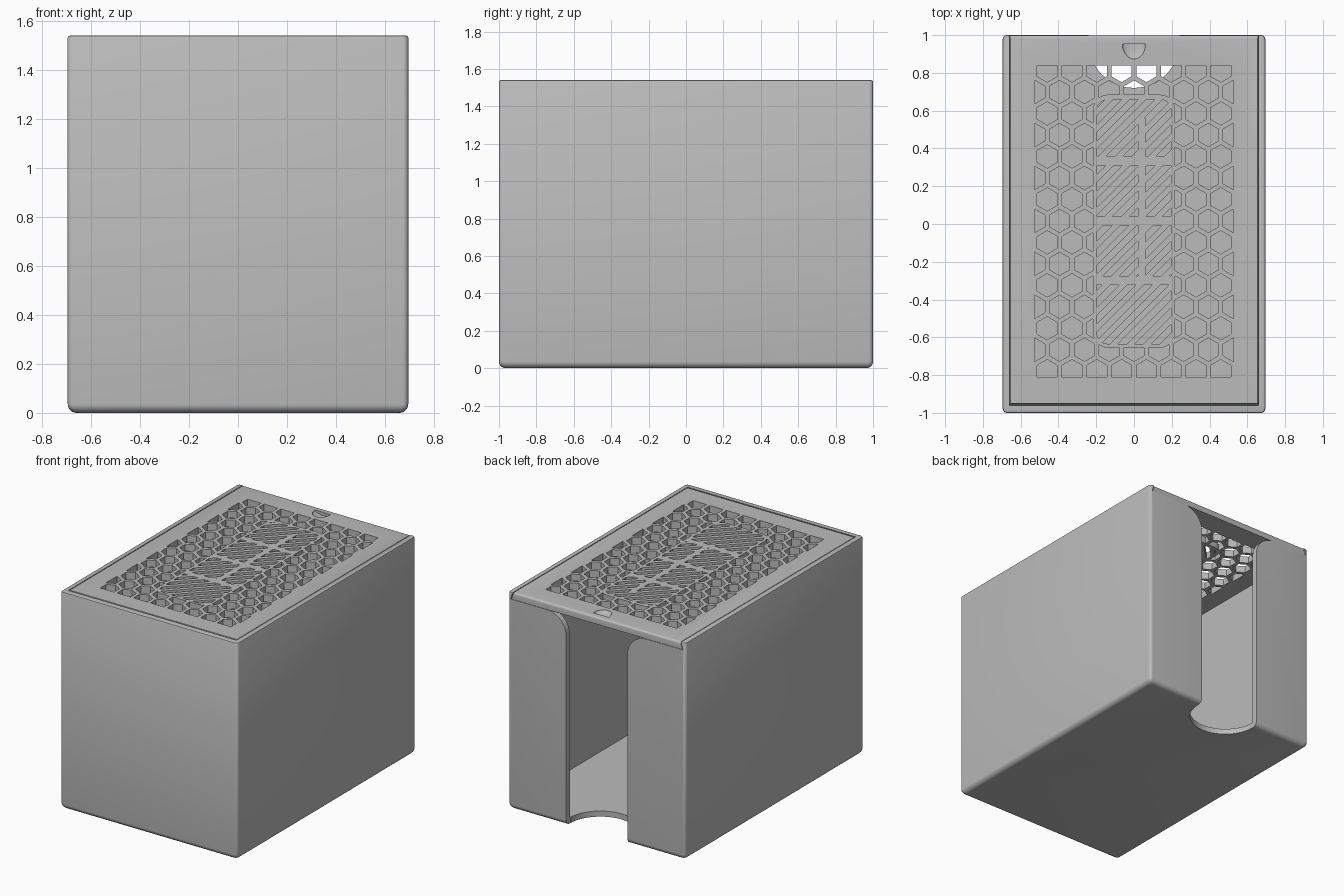
import bpy, bmesh, math
from mathutils import Vector

cube = bpy.data.objects.get("Cube")
if cube:
    bpy.data.objects.remove(cube)

W, D, H = 0.695, 1.0, 1.54      # half width, half depth, height
WALL, LID_Z = 0.04, 1.49        # wall thickness, underside of the lid

mat = bpy.data.materials.new("plain grey")
mat.use_nodes = True
grey = (0.5, 0.5, 0.5, 1)
mat.diffuse_color = grey
mat.node_tree.nodes["Principled BSDF"].inputs["Base Color"].default_value = grey


def finish(name, bm):
    bmesh.ops.recalc_face_normals(bm, faces=bm.faces)
    mesh = bpy.data.meshes.new(name)
    bm.to_mesh(mesh)
    bm.free()
    mesh.materials.append(mat)
    ob = bpy.data.objects.new(name, mesh)
    bpy.context.collection.objects.link(ob)
    return ob


def loft(name, rings):
    """Closed solid through a stack of equal-sized rings of points."""
    bm = bmesh.new()
    loops = [[bm.verts.new(p) for p in ring] for ring in rings]
    n = len(loops[0])
    for a, b in zip(loops, loops[1:]):
        for i in range(n):
            j = (i + 1) % n
            bm.faces.new((a[i], a[j], b[j], b[i]))
    bm.faces.new(loops[0][::-1])
    bm.faces.new(loops[-1])
    return finish(name, bm)


def prisms(name, outlines, z0, z1):
    """Several flat outlines extruded upward as one object."""
    bm = bmesh.new()
    for pts in outlines:
        face = bm.faces.new([bm.verts.new((x, y, z0)) for x, y in pts])
        top = bmesh.ops.extrude_face_region(bm, geom=[face])["geom"]
        verts = [g for g in top if isinstance(g, bmesh.types.BMVert)]
        bmesh.ops.translate(bm, verts=verts, vec=(0, 0, z1 - z0))
    return finish(name, bm)


def rect(x0, x1, y0, y1):
    return [(x0, y0), (x1, y0), (x1, y1), (x0, y1)]


def round_rect(x0, x1, y0, y1, r, steps=6):
    pts = []
    corners = [(x1 - r, y1 - r), (x0 + r, y1 - r), (x0 + r, y0 + r), (x1 - r, y0 + r)]
    for q, (cx, cy) in enumerate(corners):
        for i in range(steps + 1):
            a = math.pi / 2 * (q + i / steps)
            pts.append((cx + r * math.cos(a), cy + r * math.sin(a)))
    return pts


def circle(cx, cy, r, n, turn=0.0):
    return [(cx + r * math.cos(turn + math.tau * i / n),
             cy + r * math.sin(turn + math.tau * i / n)) for i in range(n)]


def combine(target, cutter, operation="DIFFERENCE"):
    mod = target.modifiers.new("cut", "BOOLEAN")
    mod.object, mod.operation, mod.solver = cutter, operation, "EXACT"
    bpy.context.view_layer.objects.active = target
    bpy.ops.object.modifier_apply(modifier=mod.name)
    bpy.data.objects.remove(cutter)


def smooth(ob):
    bpy.ops.object.select_all(action="DESELECT")
    ob.select_set(True)
    bpy.context.view_layer.objects.active = ob
    bpy.ops.object.shade_smooth_by_angle(angle=math.radians(35))


# Box body: rounded base edge, slightly softened rim
def body_ring(inset, z):
    outline = round_rect(-W + inset, W - inset, -D + inset, D - inset, 0.022)
    return [(x, y, z) for x, y in outline]


rings = []
for i in range(7):
    a = math.pi / 2 * i / 6
    rings.append(body_ring(0.036 * (1 - math.sin(a)), 0.036 * (1 - math.cos(a))))
rings += [body_ring(0, H - 0.008), body_ring(0.0025, H - 0.0025), body_ring(0.008, H)]
body = loft("box_body", rings)

# Cavity
inner = rect(-W + WALL, W - WALL, -D + WALL, D - WALL)
combine(body, prisms("cavity_cutter", [inner], WALL, H + 0.1))


# Dovetail track for the lid, open at the back
def dovetail(half_top, flare, front, back, z0, z1):
    def ring(z, half, y):
        return [(px, py, z) for px, py in rect(-half, half, y, back)]
    return [ring(z0, half_top + flare, front - flare * 0.6), ring(z1, half_top, front)]


track = dovetail(0.66, 0.018, -0.96, 1.1, LID_Z, H + 0.001)
combine(body, loft("track_cutter", track))

# Back opening with rounded shoulders, plus the half-round finger cut in the floor
SLOT, R = 0.24, 0.15
side = [(SLOT, -0.1)]
for i in range(13):
    a = math.pi / 2 * i / 12
    side.append((SLOT + R * (1 - math.cos(a)), LID_Z - R + R * math.sin(a)))
side.append((SLOT + R, H + 0.1))
profile = side + [(-x, z) for x, z in reversed(side)]
slot = loft("slot_cutter", [[(x, y, z) for x, z in profile] for y in (0.95, 1.1)])
combine(body, slot)
combine(body, prisms("floor_cutter", [circle(0, D - WALL, SLOT - 0.0005, 48)], -0.1, 0.1))
smooth(body)

# Sliding lid with a softened back edge
lid = loft("sliding_lid", dovetail(0.655, 0.016, -0.95, D - 0.002, LID_Z + 0.001, H))
bm = bmesh.new()
bm.from_mesh(lid.data)
edges = [e for e in bm.edges if all(v.co.y > 0.9 and v.co.z > H - 0.01 for v in e.verts)]
bmesh.ops.bevel(bm, geom=edges, offset=0.015, segments=4, profile=0.5, affect="EDGES")
bm.to_mesh(lid.data)
bm.free()

# Honeycomb holes, trimmed to a rectangle and around the centre panel
PITCH = 0.1313
hexes = []
for row in range(-7, 8):
    shift = 0.5 if row % 2 else 0
    for col in range(-5, 6):
        x, y = (col + shift) * PITCH, 0.0165 + row * PITCH * math.sqrt(0.75)
        hexes.append(circle(x, y, 0.0617, 6, math.pi / 6))
Z0, Z1 = LID_Z - 0.05, H + 0.05
comb = prisms("comb_cutter", hexes, Z0, Z1)
combine(comb, prisms("comb_limit", [rect(-0.528, 0.528, -0.812, 0.839)], Z0 + 0.01, Z1 - 0.01),
        "INTERSECT")
combine(comb, prisms("panel_rim", [round_rect(-0.217, 0.217, -0.655, 0.685, 0.08)], Z0 - 0.01, Z1 + 0.01))
combine(lid, comb)

# Diagonal slits in the centre panel, interrupted by plain bars
slits = []
for i in range(-9, 10):
    y = i * 0.088 + 0.02
    slits.append([(-0.4, y - 0.4), (0.4, y + 0.4), (0.4, y + 0.446), (-0.4, y - 0.354)])
slits = prisms("slit_cutter", slits, Z0, Z1)
combine(slits, prisms("slit_limit", [round_rect(-0.197, 0.197, -0.635, 0.66, 0.06)],
                      Z0 + 0.01, Z1 - 0.01), "INTERSECT")
for y in (0.335, 0.015, -0.3):
    combine(slits, prisms("plain_bar", [rect(-0.3, 0.3, y - 0.024, y + 0.024)], Z0, Z1))
combine(slits, prisms("plain_spine", [rect(0.02, 0.06, -0.3, 0.56)], Z0, Z1))
combine(lid, slits)

# Thumb scoop with a straight rear wall
bm = bmesh.new()
bmesh.ops.create_uvsphere(bm, u_segments=24, v_segments=16, radius=1)
cut = bmesh.ops.bisect_plane(bm, geom=bm.verts[:] + bm.edges[:] + bm.faces[:],
                             plane_co=(0, 0.001, 0), plane_no=(0, 1, 0), clear_outer=True)
bmesh.ops.holes_fill(bm, edges=[e for e in bm.edges if e.is_boundary])
for v in bm.verts:
    v.co = Vector((v.co.x * 0.062, v.co.y * 0.08 + 0.953, v.co.z * 0.022 + H))
combine(lid, finish("scoop_cutter", bm))
smooth(lid)
